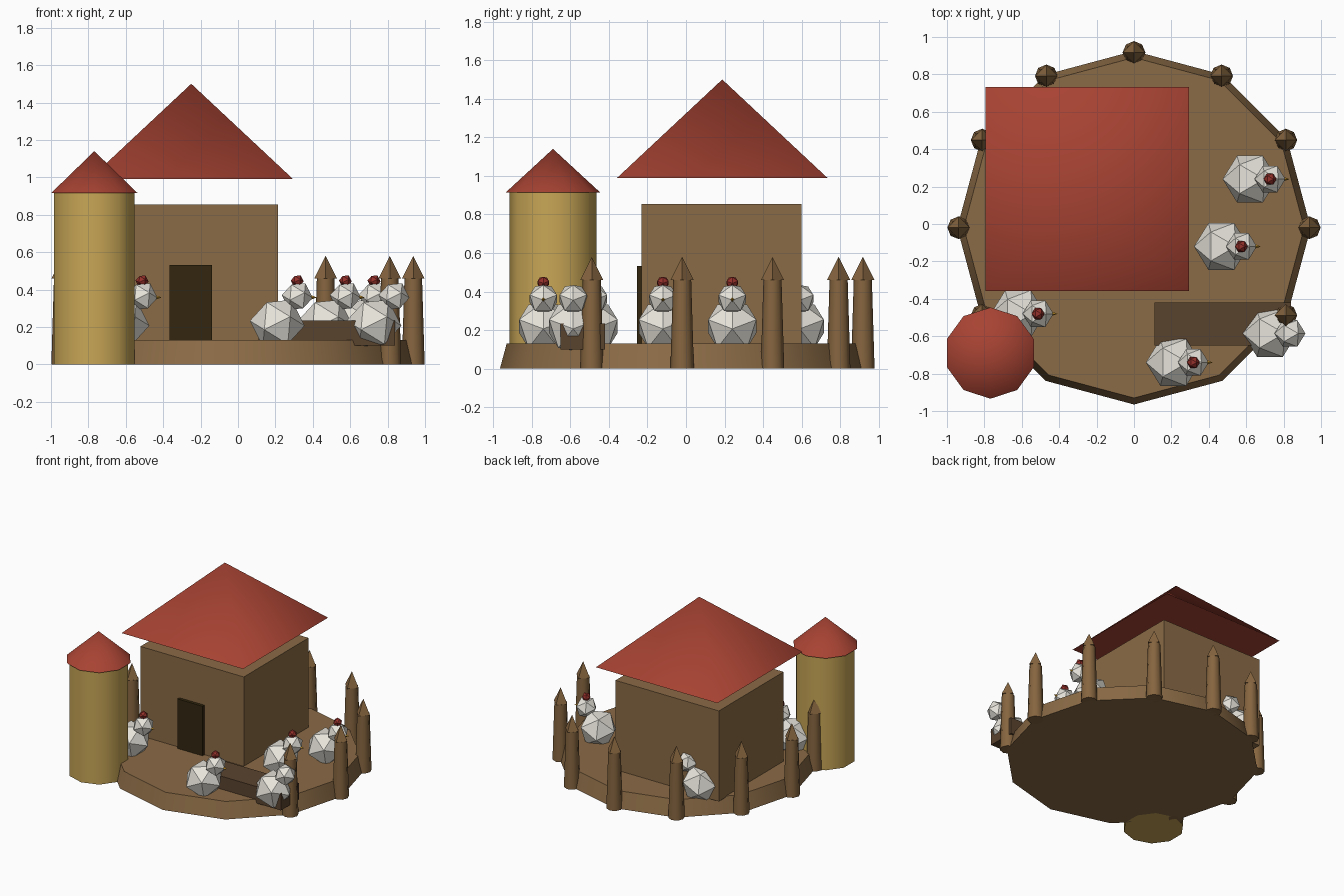
import bpy, bmesh
from math import radians, sin, cos, pi
from mathutils import Matrix, Vector

if "Cube" in bpy.data.objects:
    bpy.data.objects.remove(bpy.data.objects["Cube"])


def material(name, hex_colour):
    srgb = [int(hex_colour[i:i + 2], 16) / 255 for i in (0, 2, 4)]
    rgba = [((c + 0.055) / 1.055) ** 2.4 for c in srgb] + [1]
    m = bpy.data.materials.new(name)
    m.use_nodes = True
    m.diffuse_color = rgba
    m.node_tree.nodes["Principled BSDF"].inputs["Base Color"].default_value = rgba
    return m


EARTH = material("earth_brown", "8B6B46")
WOOD = material("post_wood", "86653F")
STRAW = material("straw_yellow", "C8A656")
RED = material("roof_red", "A84333")
WHITE = material("feather_white", "E6E3DA")
DOOR = material("door_dark", "32260F")
TROUGH = material("trough_brown", "5A432E")
BEAK = material("beak_gold", "C8962B")
COMB = material("comb_red", "94302A")


def finish(name, bm, mat, smooth=None):
    mesh = bpy.data.meshes.new(name)
    bm.to_mesh(mesh)
    bm.free()
    mesh.materials.append(mat)
    ob = bpy.data.objects.new(name, mesh)
    bpy.context.collection.objects.link(ob)
    if smooth:
        bpy.ops.object.select_all(action="DESELECT")
        ob.select_set(True)
        bpy.context.view_layer.objects.active = ob
        bpy.ops.object.shade_smooth_by_angle(angle=radians(smooth))
    return ob


def cone(name, mat, x, y, z0, z1, r0, r1, sides, turn=0, smooth=None):
    """Upright tapered prism, one corner facing the front when turn is 0."""
    bm = bmesh.new()

    def ring(r, z):
        angles = [radians(turn) - pi / 2 + 2 * pi * i / sides for i in range(sides)]
        return [bm.verts.new((x + r * cos(a), y + r * sin(a), z)) for a in angles]

    low = ring(r0, z0)
    bm.faces.new(low[::-1])
    if r1:
        high = ring(r1, z1)
        bm.faces.new(high)
    else:
        tip = bm.verts.new((x, y, z1))
    for i in range(sides):
        j = (i + 1) % sides
        bm.faces.new((low[i], low[j], high[j], high[i]) if r1 else (low[i], low[j], tip))
    return finish(name, bm, mat, smooth)


def box(name, mat, low, high):
    bm = bmesh.new()
    bmesh.ops.create_cube(bm, size=1)
    low, high = Vector(low), Vector(high)
    bmesh.ops.scale(bm, vec=high - low, verts=bm.verts)
    bmesh.ops.translate(bm, vec=(low + high) / 2, verts=bm.verts)
    return finish(name, bm, mat)


def ball(name, mat, centre, radius):
    """Twenty-sided ball with an edge on top."""
    bm = bmesh.new()
    place = Matrix.Translation(centre) @ Matrix.Rotation(radians(31.72), 4, "Y")
    bmesh.ops.create_icosphere(bm, subdivisions=1, radius=radius, matrix=place)
    return finish(name, bm, mat)


# Raised yard
YARD_Y = -0.02
cone("yard", EARTH, 0, YARD_Y, 0, 0.13, 0.945, 0.91, 12, smooth=40)

# Fence posts with pointed caps, leaving the front open
for n in range(9):
    a = radians(30 * n - 30)
    px, py = 0.937 * cos(a), YARD_Y + 0.937 * sin(a)
    cone(f"fence_post_{n}", WOOD, px, py, 0, 0.46, 0.061, 0.047, 8, smooth=50)
    cone(f"fence_cap_{n}", WOOD, px, py, 0.46, 0.58, 0.06, 0, 4)

# House with a floating pyramid roof
box("house_walls", EARTH, (-0.715, -0.23, 0.12), (0.213, 0.6, 0.855))
box("house_door", DOOR, (-0.365, -0.255, 0.13), (-0.14, -0.22, 0.532))
cone("house_roof", RED, -0.25, 0.188, 0.99, 1.5, 0.771, 0, 4, turn=45, smooth=62)

# Silo
cone("silo_wall", STRAW, -0.768, -0.69, 0, 0.929, 0.226, 0.226, 10, smooth=40)
cone("silo_roof", RED, -0.768, -0.69, 0.915, 1.14, 0.244, 0, 10, smooth=40)

# Feeding trough
box("trough", TROUGH, (0.11, -0.65, 0.1), (0.84, -0.42, 0.235))


# Hens, all facing the same way; some are plain without comb and beak
def hen(tag, x, y, crested):
    ball(f"hen_body_{tag}", WHITE, (x, y, 0.22), 0.147)
    ball(f"hen_head_{tag}", WHITE, (x + 0.107, y, 0.363), 0.083)
    if crested:
        ball(f"hen_comb_{tag}", COMB, (x + 0.107, y, 0.446), 0.035)
        beak = cone(f"hen_beak_{tag}", BEAK, 0, 0, 0, 0.06, 0.022, 0, 4)
        beak.rotation_euler.y = pi / 2
        beak.location = (x + 0.152, y, 0.358)


hen("east", 0.62, 0.24, True)
hen("middle", 0.467, -0.12, True)
hen("front", 0.21, -0.74, True)
hen("west", -0.62, -0.48, True)
hen("trough", 0.727, -0.585, False)
hen("back", -0.54, 0.59, False)
